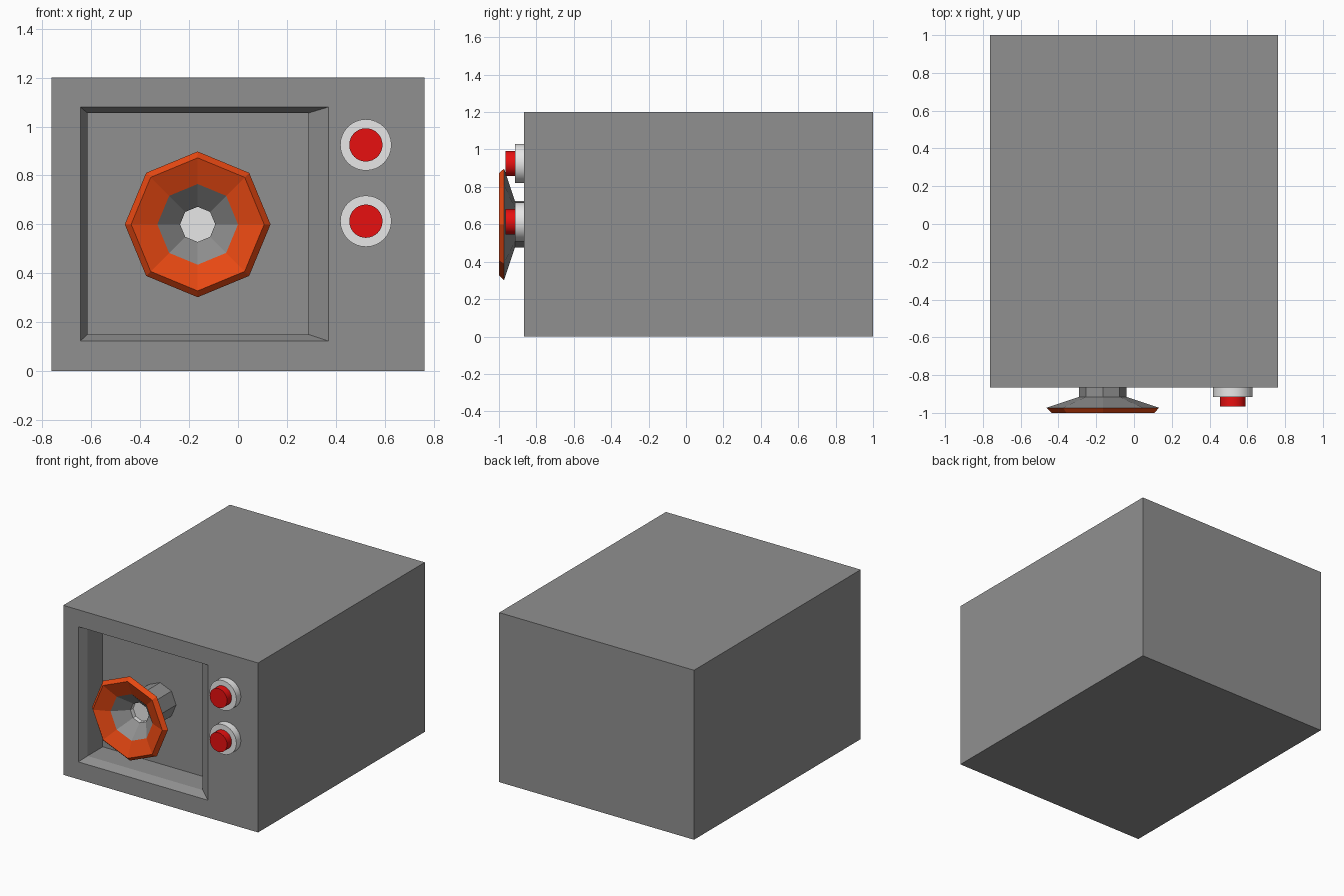
import bpy
import bmesh
from math import cos, sin, pi

cube = bpy.data.objects.get("Cube")
if cube:
    bpy.data.objects.remove(cube, do_unlink=True)


def make_material(name, r, g, b):
    mat = bpy.data.materials.new(name)
    mat.use_nodes = True
    mat.diffuse_color = (r, g, b, 1)
    mat.node_tree.nodes["Principled BSDF"].inputs["Base Color"].default_value = (r, g, b, 1)
    return mat


grey = make_material("mid_grey", 0.28, 0.28, 0.28)
white = make_material("light_grey", 0.8, 0.8, 0.8)
red = make_material("red", 0.8, 0.005, 0.005)
orange = make_material("orange", 0.8, 0.065, 0.006)


def loft(name, rings, materials, bands=None):
    """Skin a list of rings into a closed solid; bands gives a material per strip."""
    bm = bmesh.new()
    loops = [[bm.verts.new(p) for p in ring] for ring in rings]
    bm.faces.new(loops[0])
    for i, (a, b) in enumerate(zip(loops, loops[1:])):
        n = len(a)
        for k in range(n):
            face = bm.faces.new((a[k], a[(k + 1) % n], b[(k + 1) % n], b[k]))
            face.material_index = bands[i] if bands else 0
    end = bm.faces.new(loops[-1])
    end.material_index = bands[-1] if bands else 0
    bmesh.ops.recalc_face_normals(bm, faces=bm.faces)
    mesh = bpy.data.meshes.new(name)
    bm.to_mesh(mesh)
    bm.free()
    for mat in materials:
        mesh.materials.append(mat)
    obj = bpy.data.objects.new(name, mesh)
    bpy.context.collection.objects.link(obj)
    return obj


def rect(y, x0, x1, z0, z1):
    return [(x0, y, z0), (x1, y, z0), (x1, y, z1), (x0, y, z1)]


def circle(cx, cz, y, radius, sides):
    return [(cx + radius * sin(2 * pi * k / sides), y, cz + radius * cos(2 * pi * k / sides))
            for k in range(sides)]


# Cabinet with a bevelled recess in its front
FRONT = -0.865
loft("cabinet", [
    rect(1.0, -0.763, 0.763, 0, 1.2),
    rect(FRONT, -0.763, 0.763, 0, 1.2),
    rect(FRONT, -0.645, 0.37, 0.123, 1.08),
    rect(FRONT + 0.06, -0.615, 0.287, 0.15, 1.055),
    rect(FRONT + 0.23, -0.615, 0.287, 0.15, 1.055),
], [grey])

# Eight-sided horn: neck, flared bell, orange rim, inner throat
profile = [(-0.63, 0.125), (-0.915, 0.125), (-0.973, 0.298), (-1.0, 0.272),
           (-0.955, 0.165), (-0.865, 0.072), (-0.835, 0.072)]
loft("horn", [circle(-0.165, 0.6, y, r, 8) for y, r in profile],
     [grey, orange, white], [0, 0, 1, 1, 0, 2, 2])

# Two round push buttons on collars
for label, z in (("upper", 0.925), ("lower", 0.613)):
    for part, y0, y1, radius, mat in (("collar", FRONT + 0.01, -0.915, 0.105, white),
                                      ("button", -0.91, -0.966, 0.068, red)):
        obj = loft(f"{label}_{part}", [circle(0.523, z, y, radius, 32) for y in (y0, y1)], [mat])
        bpy.ops.object.select_all(action="DESELECT")
        obj.select_set(True)
        bpy.context.view_layer.objects.active = obj
        bpy.ops.object.shade_smooth_by_angle()
